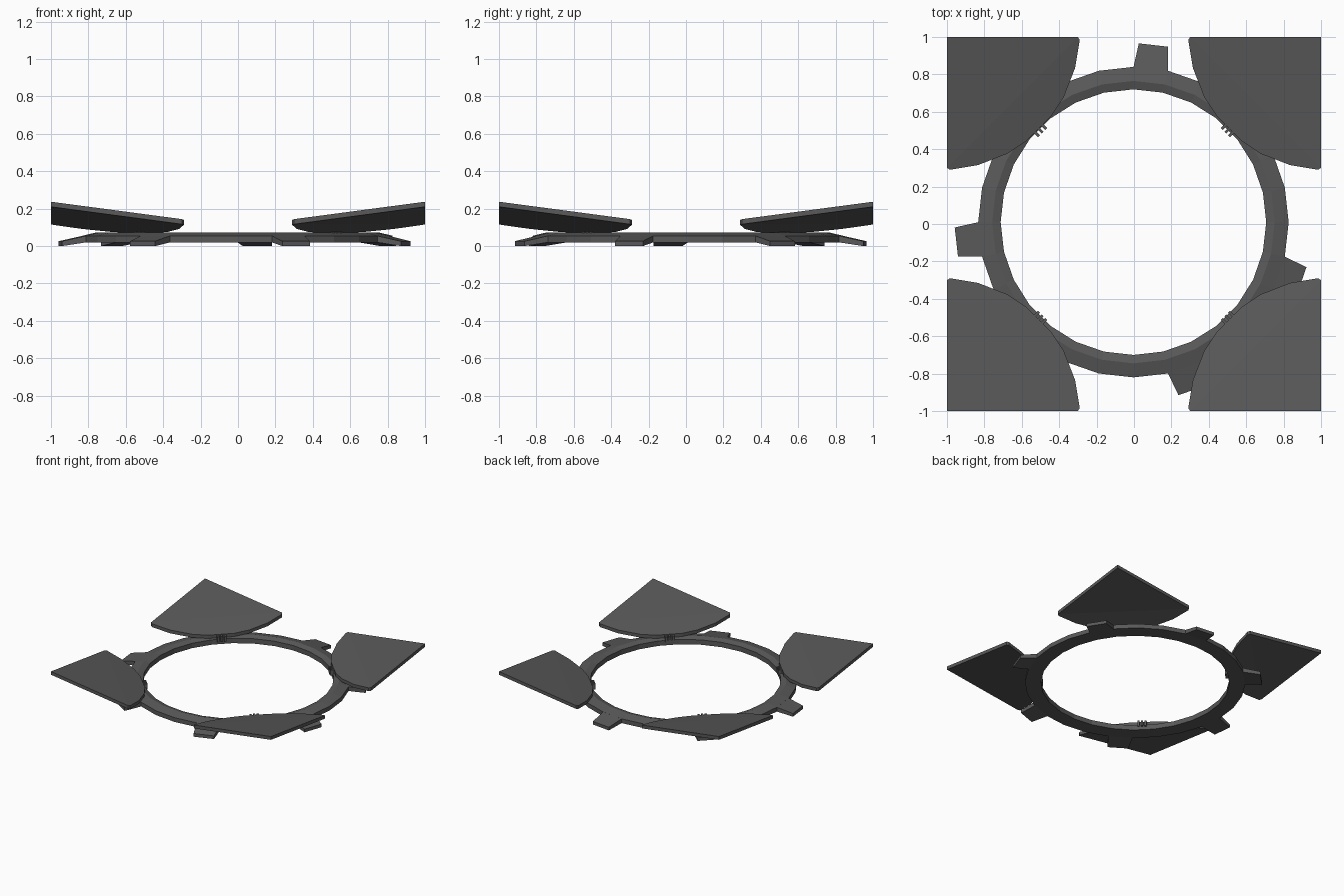
import bpy, bmesh
from math import sin, cos, pi, sqrt
from mathutils import Matrix, Vector

cube = bpy.data.objects.get("Cube")
if cube:
    bpy.data.objects.remove(cube, do_unlink=True)

grey = bpy.data.materials.new("dark_grey")
grey.use_nodes = True
colour = (0.1, 0.1, 0.1, 1)
grey.diffuse_color = colour
grey.node_tree.nodes["Principled BSDF"].inputs["Base Color"].default_value = colour

SIDES = 28
STEP = 2 * pi / SIDES
CENTRE = Vector((-0.003, 0.01, 0))


def finish(name, bm):
    bmesh.ops.recalc_face_normals(bm, faces=bm.faces)
    mesh = bpy.data.meshes.new(name)
    bm.to_mesh(mesh)
    bm.free()
    mesh.materials.append(grey)
    obj = bpy.data.objects.new(name, mesh)
    bpy.context.collection.objects.link(obj)
    return obj


def polar(r, a, z):
    # clockwise angle measured from the back
    return CENTRE + Vector((r * sin(a), r * cos(a), z))


# Ring: a bevelled section swept round
section = [(0.71, 0.02), (0.83, 0.02), (0.83, 0.055), (0.755, 0.073), (0.71, 0.06)]
bm = bmesh.new()
loops = [[bm.verts.new(polar(r, i * STEP, z)) for r, z in section] for i in range(SIDES)]
for i, a in enumerate(loops):
    b = loops[(i + 1) % SIDES]
    for j in range(len(section)):
        k = (j + 1) % len(section)
        bm.faces.new((a[j], a[k], b[k], b[j]))
finish("ring", bm)

# Tabs: sloping tapered lugs on every fourth side of the ring
for n in range(7):
    start = n * 4 * STEP
    bm = bmesh.new()
    ends = []
    for r, inset, low, high in ((0.828, 0.0, 0.02, 0.055), (0.956, 0.03, 0.0, 0.026)):
        a, b = start + inset, start + STEP - inset
        ends.append([bm.verts.new(polar(r, t, z))
                     for t, z in ((a, low), (b, low), (b, high), (a, high))])
    for e in ends:
        bm.faces.new(e)
    for j in range(4):
        k = (j + 1) % 4
        bm.faces.new((ends[0][j], ends[0][k], ends[1][k], ends[1][j]))
    finish(f"tab_{n + 1}", bm)

# Corner plates: curved inner edge, tilted up toward the outer corner
half = [(0.30, 1.0), (0.29, 0.985), (0.315, 0.834), (0.375, 0.68), (0.44, 0.58)]
edge = half + [(y, x) for x, y in reversed(half)]


def plate_height(x, y):
    s = (x + y) / sqrt(2)
    return 0.117 + (s - 0.919) * (0.188 if s > 0.919 else 0.237)


names = ("back_left", "back_right", "front_right", "front_left")
for n, name in enumerate(names):
    turn = Matrix.Rotation(n * pi / 2, 4, "Z")

    bm = bmesh.new()
    rim = [bm.verts.new((x, y, plate_height(x, y))) for x, y in edge]
    corner = bm.verts.new((1, 1, plate_height(1, 1)))
    sheet = [bm.faces.new(rim), bm.faces.new((rim[-1], corner, rim[0]))]
    made = bmesh.ops.extrude_face_region(bm, geom=sheet, use_keep_orig=True)
    top = [v for v in made["geom"] if isinstance(v, bmesh.types.BMVert)]
    bmesh.ops.translate(bm, verts=top, vec=(0, 0, 0.027))
    bm.transform(turn)
    finish(name + "_plate", bm)

    # Hinge: three small knuckles joining plate and ring
    bm = bmesh.new()
    for offset in (-0.027, 0, 0.027):
        place = (turn @ Matrix.Rotation(pi / 4, 4, "Z")
                 @ Matrix.Translation((0.72, offset, 0.07))
                 @ Matrix.Diagonal((0.06, 0.015, 0.045, 1)))
        bmesh.ops.create_cube(bm, size=1, matrix=place)
    finish(name + "_hinge", bm)
